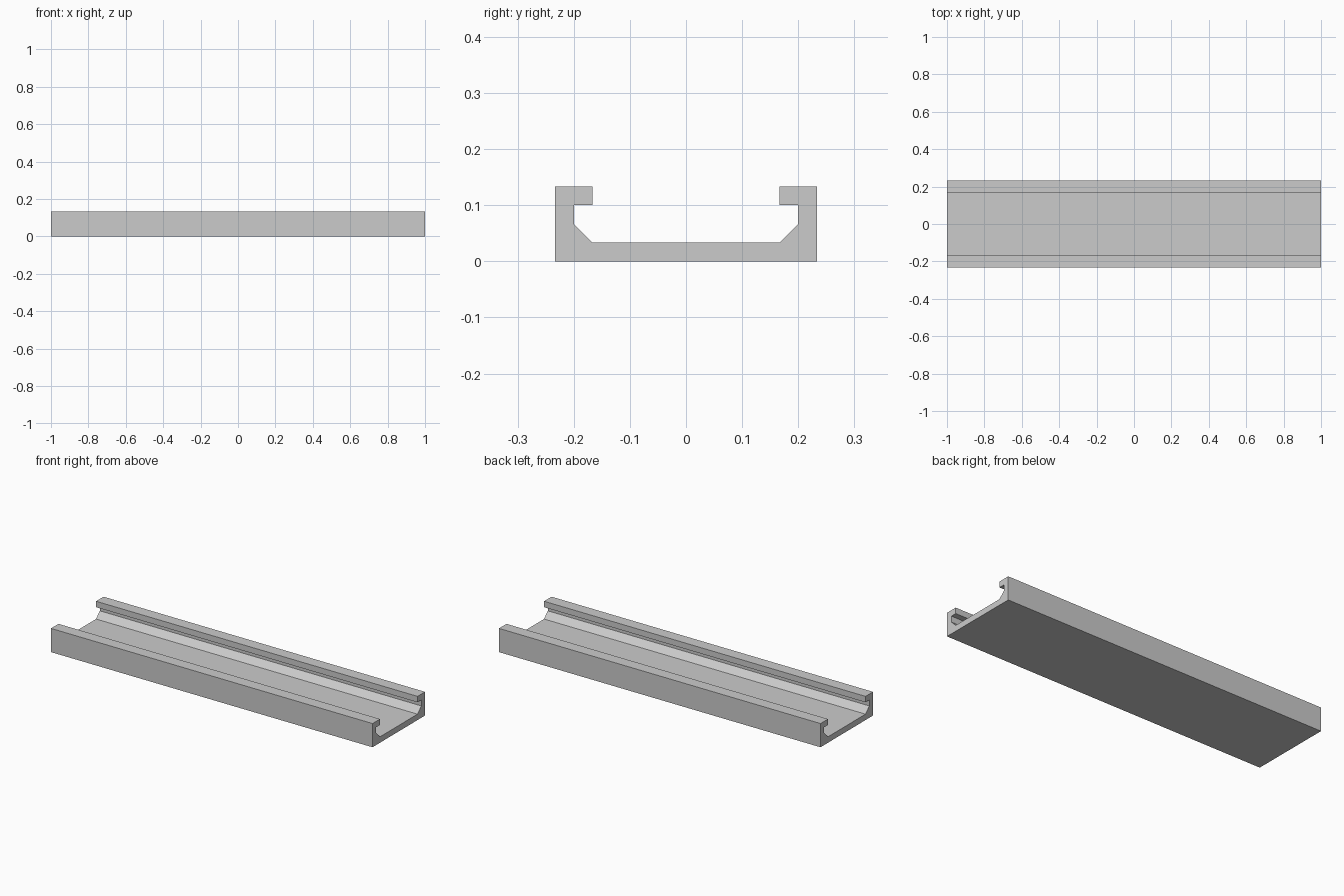
import bpy
import bmesh

cube = bpy.data.objects.get("Cube")
if cube:
    bpy.data.objects.remove(cube, do_unlink=True)

# Plain grey metal
metal = bpy.data.materials.new("light_grey_metal")
metal.use_nodes = True
grey = (0.6, 0.6, 0.6, 1.0)
metal.diffuse_color = grey
metal.node_tree.nodes["Principled BSDF"].inputs["Base Color"].default_value = grey

# Rail dimensions, all multiples of the wall thickness
WALL = 1 / 30
LENGTH = 2.0
HALF_WIDTH = 7 * WALL
HEIGHT = 4 * WALL
INNER = HALF_WIDTH - WALL
LIP = INNER - WALL

# Half of the channel section (y, z), from the outer bottom to the floor
half = [
    (HALF_WIDTH, 0),
    (HALF_WIDTH, HEIGHT),
    (LIP, HEIGHT),
    (LIP, HEIGHT - WALL),
    (INNER, HEIGHT - WALL),
    (INNER, 2 * WALL),
    (LIP, WALL),
]
section = half + [(-y, z) for y, z in reversed(half)]

# Extrude the mirrored section along the rail
bm = bmesh.new()
end = bm.faces.new([bm.verts.new((-LENGTH / 2, y, z)) for y, z in section])
result = bmesh.ops.extrude_face_region(bm, geom=[end], use_keep_orig=True)
moved = [v for v in result["geom"] if isinstance(v, bmesh.types.BMVert)]
bmesh.ops.translate(bm, verts=moved, vec=(LENGTH, 0, 0))
bmesh.ops.recalc_face_normals(bm, faces=bm.faces)

mesh = bpy.data.meshes.new("channel_rail")
bm.to_mesh(mesh)
bm.free()
mesh.materials.append(metal)
rail = bpy.data.objects.new("channel_rail", mesh)
bpy.context.collection.objects.link(rail)
